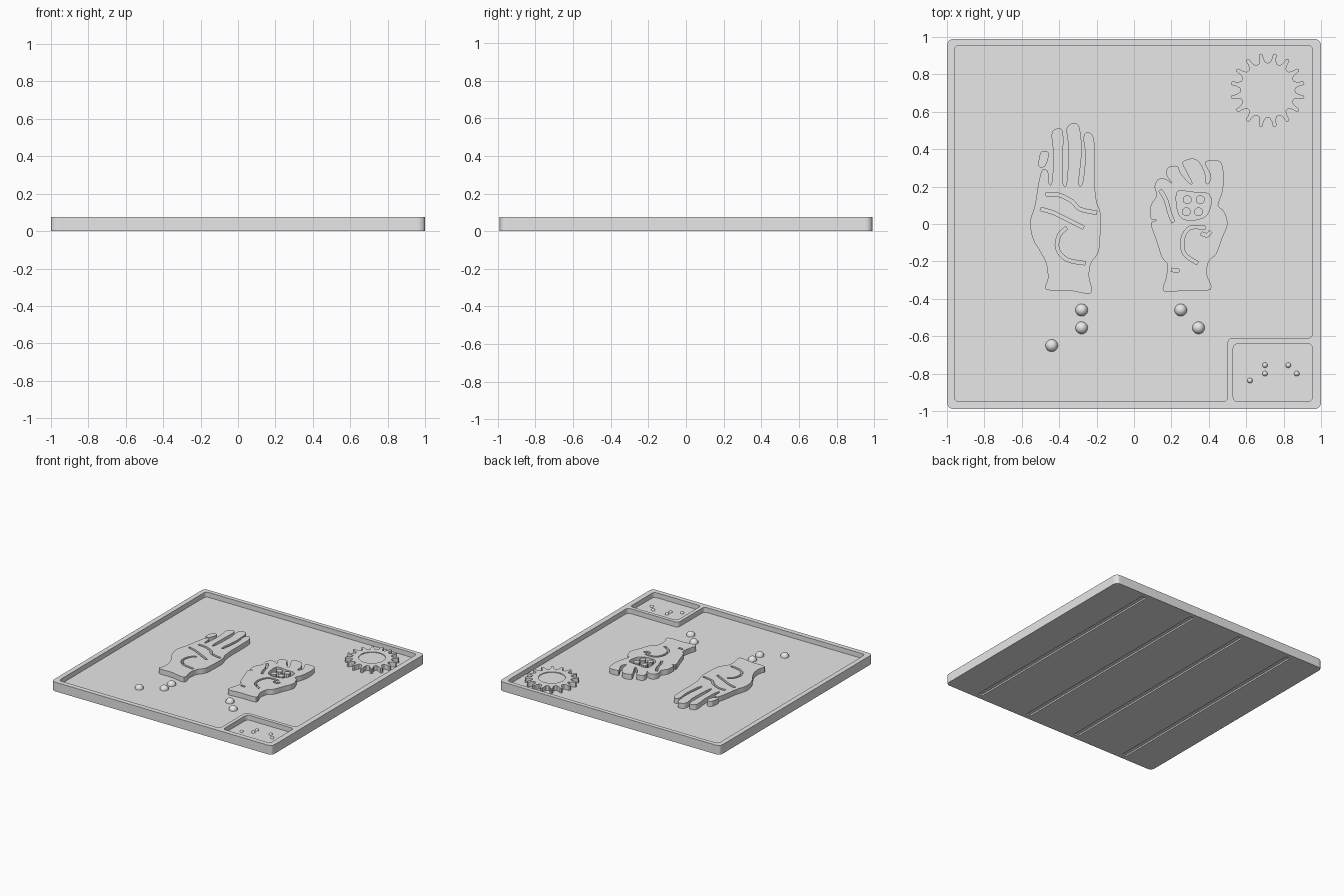
import bpy
import bmesh
from math import cos, sin, pi
from mathutils import Vector

cube = bpy.data.objects.get("Cube")
if cube:
    bpy.data.objects.remove(cube, do_unlink=True)

# One plain material for the whole tile
grey = bpy.data.materials.new("light_grey")
grey.use_nodes = True
colour = (0.8, 0.8, 0.8, 1)
grey.diffuse_color = colour
grey.node_tree.nodes["Principled BSDF"].inputs["Base Color"].default_value = colour

GROOVE, FLOOR, RIM, RELIEF = 0.012, 0.035, 0.075, 0.0765


def finish(name, bm, height=0.0):
    """Turn a bmesh into a linked, coloured object."""
    mesh = bpy.data.meshes.new(name)
    bm.to_mesh(mesh)
    bm.free()
    mesh.materials.append(grey)
    part = bpy.data.objects.new(name, mesh)
    part.location.z = height
    bpy.context.collection.objects.link(part)
    return part


def plate(name, loops, bottom, top):
    """Extruded plate; loops nested inside other loops become holes, then islands."""
    curve = bpy.data.curves.new(name + "_outline", "CURVE")
    curve.dimensions = "2D"
    curve.fill_mode = "BOTH"
    curve.extrude = (top - bottom) / 2
    for loop in loops:
        spline = curve.splines.new("POLY")
        spline.points.add(len(loop) - 1)
        for point, co in zip(spline.points, loop):
            point.co = (co[0], co[1], 0, 1)
        spline.use_cyclic_u = True
    helper = bpy.data.objects.new(name + "_outline", curve)
    bpy.context.collection.objects.link(helper)
    bpy.context.view_layer.update()
    graph = bpy.context.evaluated_depsgraph_get()
    filled = bpy.data.meshes.new_from_object(helper.evaluated_get(graph))
    bm = bmesh.new()
    bm.from_mesh(filled)
    bmesh.ops.remove_doubles(bm, verts=bm.verts, dist=1e-5)
    bmesh.ops.recalc_face_normals(bm, faces=bm.faces)
    for face in bm.faces:
        face.smooth = False
    bpy.data.objects.remove(helper, do_unlink=True)
    bpy.data.curves.remove(curve)
    bpy.data.meshes.remove(filled)
    return finish(name, bm, (bottom + top) / 2)


def rounded(corners, radius=0.03, steps=5):
    """Polygon with softened corners."""
    corners = [Vector(c) for c in corners]
    loop = []
    for i, c in enumerate(corners):
        a = c + (corners[i - 1] - c).normalized() * radius
        b = c + (corners[(i + 1) % len(corners)] - c).normalized() * radius
        for k in range(steps + 1):
            t = k / steps
            loop.append(a * (1 - t) ** 2 + c * 2 * t * (1 - t) + b * t * t)
    return loop


def box(x0, x1, y0, y1):
    return [(x0, y0), (x1, y0), (x1, y1), (x0, y1)]


def smooth(points, closed=True, steps=4):
    """Smooth line through points given in hundredths."""
    pts = [Vector(p) / 100 for p in points]
    n = len(pts)
    pick = (lambda i: pts[i % n]) if closed else (lambda i: pts[max(0, min(n - 1, i))])
    line = []
    for i in range(n if closed else n - 1):
        a, b, c, d = (pick(i + k) for k in (-1, 0, 1, 2))
        for k in range(steps):
            t = k / steps
            line.append(b + (c - a) * (t / 2) + (a * 2 - b * 5 + c * 4 - d) * (t * t / 2)
                        + (b * 3 - a - c * 3 + d) * (t ** 3 / 2))
    return line if closed else line + [pts[-1]]


def band(points, half=0.009):
    """Closed strip following a path, used as a carved crease."""
    line = smooth(points, closed=False)
    left, right = [], []
    for i, p in enumerate(line):
        along = (line[min(i + 1, len(line) - 1)] - line[max(i - 1, 0)]).normalized()
        side = Vector((-along.y, along.x)) * half
        left.append(p + side)
        right.append(p - side)
    return left + right[::-1]


def circle(x, y, radius, sides=16):
    return [(x + radius * cos(2 * pi * k / sides), y + radius * sin(2 * pi * k / sides))
            for k in range(sides)]


# Tile: grooved underside, solid floor, raised rim with a corner pocket
outer = rounded(box(-1, 1, -0.99, 0.99), 0.04)
slots = [box(x - 0.02, x + 0.02, -0.95, 0.95) for x in (-0.7, -0.233, 0.233, 0.7)]
plate("underside", [outer] + slots, 0, GROOVE)
plate("floor", [outer], GROOVE, FLOOR)
main_pocket = rounded([(-0.96, -0.95), (0.5, -0.95), (0.5, -0.61),
                       (0.955, -0.61), (0.955, 0.955), (-0.96, 0.955)])
corner_pocket = rounded(box(0.53, 0.955, -0.95, -0.64))
plate("rim", [outer, main_pocket, corner_pocket], FLOOR, RIM)

# Open hand with upright fingers and folded thumb
open_hand = smooth([
    (-47, -35), (-35, -35.5), (-23, -37), (-24, -28), (-23, -21), (-19, -15),
    (-18, -5), (-18, 6), (-20, 12), (-21, 22), (-21, 40), (-22, 47), (-25, 49),
    (-27, 46), (-26, 36), (-27.5, 22), (-29.5, 22), (-28, 38), (-29, 51), (-32, 54),
    (-36, 51), (-35, 40), (-36, 22), (-38, 22), (-38, 35), (-38, 49), (-41, 51),
    (-44, 48), (-43, 36), (-44, 22), (-45.5, 22), (-46, 28), (-49, 29), (-51, 22),
    (-53, 10), (-55.5, 1), (-54, -8), (-50, -15), (-47, -21), (-46, -29)])
creases = [band(path) for path in (
    [(-47, 16), (-40, 15.5), (-33, 12), (-29, 8), (-20, 6)],
    [(-50, 8), (-43, 6), (-35, 2), (-27, -2)],
    [(-36, -2), (-40, -6), (-41, -13), (-36, -19), (-26, -21)])]
plate("open_hand", [open_hand] + creases, FLOOR, RELIEF)
plate("little_fingertip", [smooth([(-51, 31), (-47.5, 31), (-45.5, 37), (-47, 39), (-50, 38)])],
      FLOOR, RELIEF)

# Closed hand with curled fingers and knuckle islands in a recess
closed_hand = smooth([
    (16, -36), (28, -35.5), (41, -35), (39, -27), (40, -20), (44, -16), (47, -8),
    (50, 0), (48, 7), (45, 10), (47, 16), (48, 24), (47, 32), (44, 34), (38, 33),
    (41, 26), (40, 22), (38.5, 22), (38, 27), (35, 33), (31, 35), (26, 33), (28, 28),
    (31, 22), (29.5, 22), (25, 27), (23, 31), (18, 30), (17.5, 26), (20, 22), (17, 24),
    (13, 24), (11, 20), (12, 15), (9, 10), (9, 3), (12, 2), (9, 0), (12, -9),
    (15, -18), (18, -22), (17, -29)])
recess = smooth([(23, 17), (31, 17), (40, 16), (41, 10), (38, 4), (30, 2), (24, 5)])
knuckles = [circle(x, y, 0.024, 10)
            for x, y in ((0.285, 0.13), (0.355, 0.13), (0.28, 0.065), (0.345, 0.065))]
creases = [band(path) for path in (
    [(38, -2), (30, -2), (26, -8), (27, -16), (34, -21)],
    [(14, 18), (17, 13), (19, 6), (21, 1)],
    [(36, -5), (39, -6), (41, -4)],
    [(20, -24.5), (24, -25)])]
plate("closed_hand", [closed_hand, recess] + knuckles + creases, FLOOR, RELIEF)

# Sun disc with narrow rays and a shallow round centre
rays, sun_x, sun_y = 16, 0.715, 0.715
sun = []
for k in range(rays):
    for turn, reach in ((-0.3, 0.15), (-0.17, 0.17), (-0.13, 0.194), (0, 0.2),
                        (0.13, 0.194), (0.17, 0.17), (0.3, 0.15), (0.5, 0.146)):
        angle = 2 * pi * (k + 0.5 + turn) / rays
        sun.append((sun_x + reach * cos(angle), sun_y + reach * sin(angle)))
plate("sun_body", [sun], FLOOR, RIM - 0.006)
plate("sun_face", [sun, circle(sun_x, sun_y, 0.1, 40)], RIM - 0.006, RIM)


def domes(name, spots, radius):
    """Smooth half-round bumps standing on the floor."""
    for i, (x, y) in enumerate(spots):
        bm = bmesh.new()
        bmesh.ops.create_uvsphere(bm, u_segments=24, v_segments=16, radius=radius)
        low = [v for v in bm.verts if v.co.z < -1e-4]
        bmesh.ops.delete(bm, geom=low, context="VERTS")
        for face in bm.faces:
            face.smooth = True
        part = finish(f"{name}_{i + 1}", bm, FLOOR)
        part.location.x, part.location.y = x, y


# Raised touch bumps, large below the hands and small in the corner pocket
domes("large_bump", [(-0.28, -0.46), (-0.28, -0.555), (-0.44, -0.65),
                     (0.25, -0.46), (0.345, -0.555)], 0.033)
domes("small_bump", [(0.7, -0.755), (0.7, -0.8), (0.62, -0.837),
                     (0.825, -0.755), (0.87, -0.8)], 0.014)
